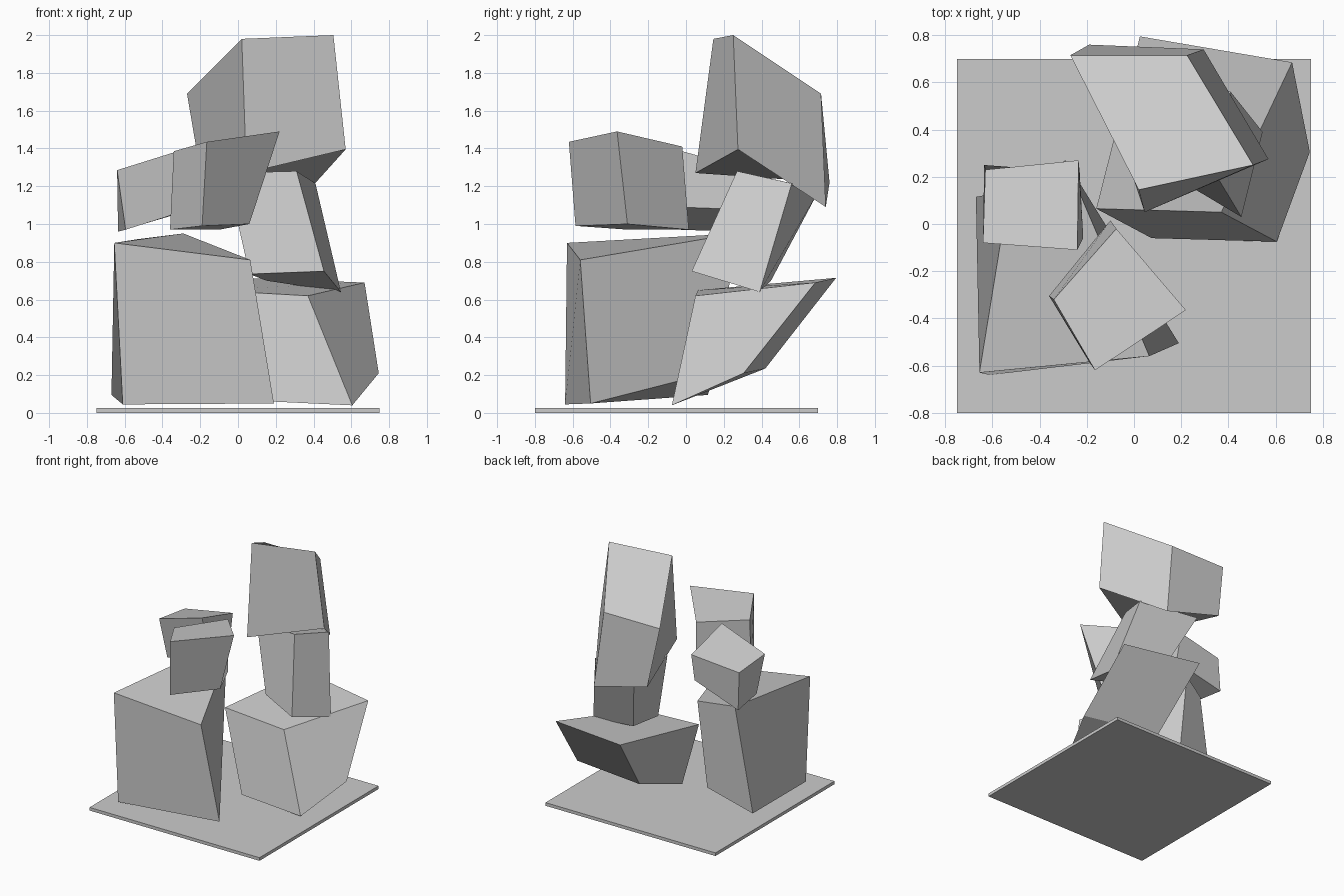
import bpy
import bmesh

# Remove the default object only
default_cube = bpy.data.objects.get("Cube")
if default_cube:
    bpy.data.objects.remove(default_cube, do_unlink=True)


def make_material(name, colour):
    material = bpy.data.materials.new(name)
    material.use_nodes = True
    material.diffuse_color = colour
    shader = next(n for n in material.node_tree.nodes if n.type == "BSDF_PRINCIPLED")
    shader.inputs["Base Color"].default_value = colour
    return material


stone_grey = make_material("stone_grey", (0.6, 0.6, 0.6, 1))


def make_block(name, bottom, top):
    """Six-sided block; each ring runs front left, front right, back right, back left."""
    bm = bmesh.new()
    lower = [bm.verts.new(point) for point in bottom]
    upper = [bm.verts.new(point) for point in top]
    bm.faces.new(reversed(lower))
    bm.faces.new(upper)
    for i in range(len(lower)):
        following = (i + 1) % len(lower)
        bm.faces.new((lower[i], lower[following], upper[following], upper[i]))
    bmesh.ops.recalc_face_normals(bm, faces=bm.faces)
    mesh = bpy.data.meshes.new(name)
    bm.to_mesh(mesh)
    bm.free()
    mesh.materials.append(stone_grey)
    block = bpy.data.objects.new(name, mesh)
    bpy.context.collection.objects.link(block)
    return block


def rectangle(left, right, front, back, height):
    return [(left, front, height), (right, front, height),
            (right, back, height), (left, back, height)]


# Thin square ground plate
make_block("base_plate",
           rectangle(-.75, .75, -.8, .7, 0),
           rectangle(-.75, .75, -.8, .7, .025))

# Large tapered block at the front
make_block("large_front_block",
           [(-.61, -.64, .045), (.19, -.505, .05), (-.3, .16, .22), (-.67, .115, .095)],
           [(-.655, -.63, .9), (.065, -.56, .81), (-.29, .27, .95), (-.53, .14, .92)])

# Tilted block at the back that carries the tower
make_block("lower_back_block",
           [(.075, -.06, .065), (.605, -.075, .04), (.745, .305, .21), (.115, .42, .235)],
           [(-.16, .065, .65), (.37, .05, .62), (.67, .685, .69), (.025, .795, .715)])

# Leaning block in the middle of the tower
make_block("middle_tower_block",
           [(.06, .265, .735), (.455, .03, .75), (.545, .39, .64), (.15, .45, .7)],
           [(-.06, .32, 1.27), (.31, .27, 1.28), (.41, .56, 1.215), (-.03, .7, 1.17)])

# Sloping block at the top of the tower
make_block("upper_tower_block",
           [(.045, .05, 1.27), (.57, .275, 1.395), (.295, .74, 1.09), (-.19, .76, 1.22)],
           [(.02, .145, 1.98), (.505, .25, 2), (.225, .715, 1.69), (-.27, .715, 1.69)])

# Small block above the back of the large front block
make_block("small_side_block",
           [(-.595, -.04, .97), (-.215, -.06, 1.09), (-.23, .22, 1.08), (-.635, .25, .96)],
           [(-.64, -.08, 1.285), (-.24, -.11, 1.41), (-.235, .27, 1.305), (-.63, .23, 1.25)])

# Small turned block above the front of the large front block
make_block("small_front_block",
           [(-.19, -.585, .99), (.06, -.31, 1), (-.1, .015, .97), (-.36, -.305, .97)],
           [(-.165, -.62, 1.435), (.22, -.365, 1.49), (-.075, -.02, 1.41), (-.34, -.32, 1.385)])
